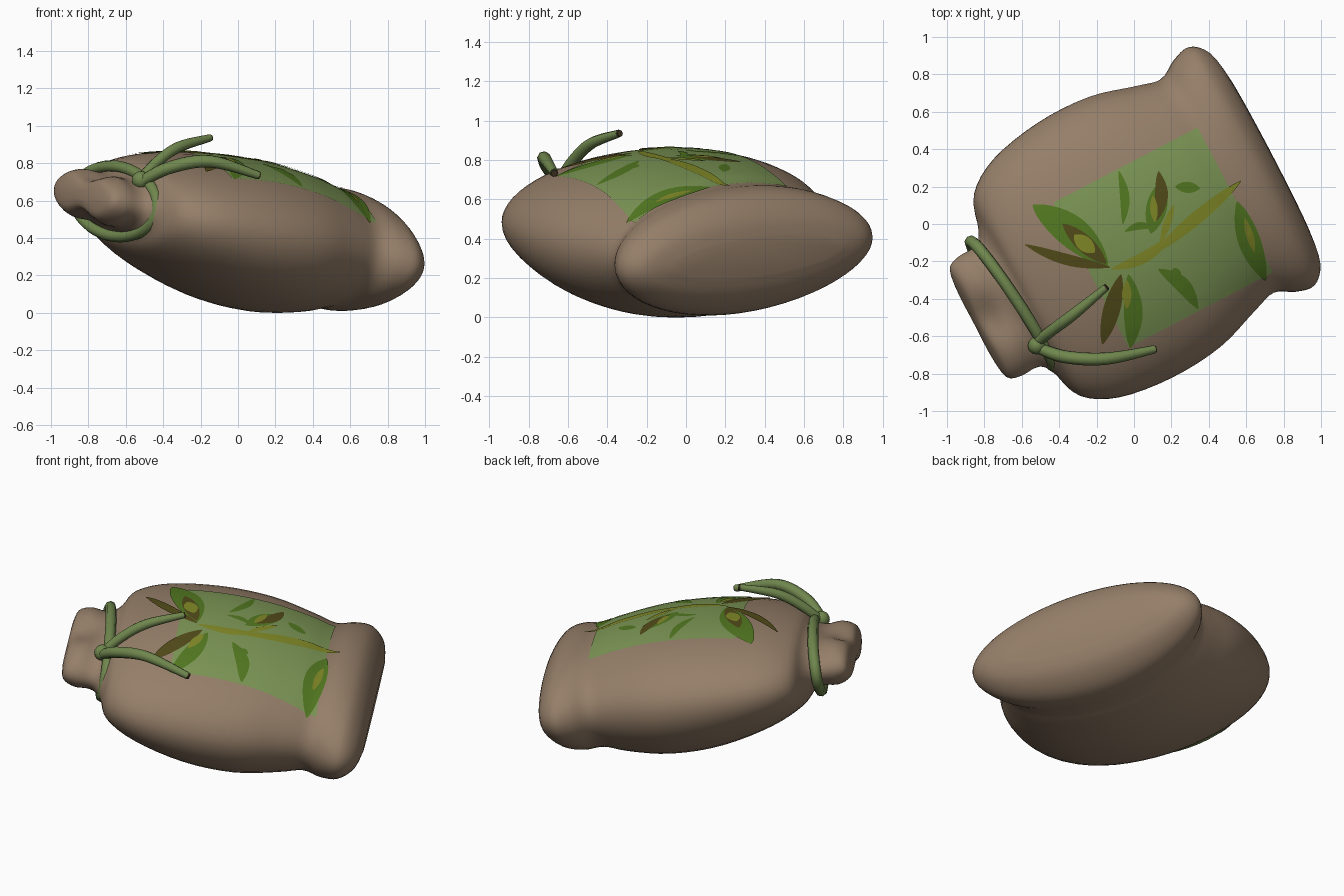
import bpy, bmesh, math
from mathutils import Vector
from mathutils.bvhtree import BVHTree

cube = bpy.data.objects.get("Cube")
if cube:
    bpy.data.objects.remove(cube)


def material(name, *rgb):
    mat = bpy.data.materials.new(name)
    mat.use_nodes = True
    mat.diffuse_color = (*rgb, 1)
    mat.node_tree.nodes["Principled BSDF"].inputs["Base Color"].default_value = (*rgb, 1)
    return mat


burlap = material("burlap_brown", .3, .21, .14)
label_green = material("label_green", .2, .3, .09)
leaf_green = material("leaf_green", .085, .19, .015)
vine_yellow = material("vine_yellow", .22, .25, .02)
bark = material("bark_brown", .085, .07, .01)
twine = material("twine_green", .16, .24, .075)
tip_brown = material("twine_tip_brown", .06, .04, .02)


def add_mesh(name, bm, mat):
    for face in bm.faces:
        face.smooth = True
    mesh = bpy.data.meshes.new(name)
    bm.to_mesh(mesh)
    mesh.materials.append(mat)
    bpy.context.collection.objects.link(bpy.data.objects.new(name, mesh))


def flat(u, v):
    """Sack length and width directions turned into the ground plane."""
    return .887 * u - .462 * v, .462 * u + .887 * v


def place(u, v, w):
    """Sack space (length, width, thickness) to world, turned and leaning."""
    x, y = flat(u + .18 * w, v - .12 * w)
    return Vector((x, y, .46 - .187 * u + .12 * v + w))


def smooth_rows(rows, steps):
    """Catmull-Rom interpolation between rows of values."""
    last = len(rows) - 1
    result = []
    for i in range(last):
        near = [rows[min(max(i + offset, 0), last)] for offset in (-1, 0, 1, 2)]
        for step in range(steps):
            t = step / steps
            result.append([
                b + .5 * t * (c - a + t * (2 * a - 5 * b + 4 * c - d + t * (3 * (b - c) + d - a)))
                for a, b, c, d in zip(*near)])
    return result + [rows[-1]]


# Sack: position along its length, half width, half thickness
profile = [
    (-1, .22, .05), (-.98, .33, .12), (-.91, .36, .16), (-.83, .36, .15),
    (-.78, .38, .16), (-.74, .45, .18), (-.68, .61, .235), (-.5, .72, .3),
    (-.2, .77, .35), (.1, .755, .36), (.35, .68, .335), (.49, .645, .305),
    (.6, .7, .31), (.7, .72, .28), (.78, .64, .19), (.81, .48, .09),
]
sides = 56
bm = bmesh.new()
loops = []
for u, width, thick in smooth_rows(profile, 4):
    shift = .04 * u - .045
    belly = 1 + .17 * max(0, 1 - 2 * u * u)
    pinch = .45 * min(max((-.78 - u) / .14, 0), 1)
    loop = []
    for k in range(sides):
        angle = math.tau * k / sides
        v, w = width * math.cos(angle), thick * math.sin(angle)
        if w < 0:
            w *= belly
        w *= 1 - pinch * math.exp(-(v / .14) ** 2)
        loop.append(bm.verts.new(place(u, v + shift, w)))
    loops.append(loop)
for a, b in zip(loops, loops[1:]):
    for k in range(sides):
        n = (k + 1) % sides
        bm.faces.new((a[k], a[n], b[n], b[k]))
bm.faces.new(loops[0])
bm.faces.new(loops[-1])
bmesh.ops.recalc_face_normals(bm, faces=bm.faces)
add_mesh("sack", bm, burlap)
surface = BVHTree.FromBMesh(bm)
bm.free()


def drape(name, grid, lift, mat):
    """Lay a grid of plan points on the top of the sack as a thin sheet."""
    bm = bmesh.new()
    rows = []
    for line in grid:
        row = []
        for x, y in line:
            hit, normal, _, _ = surface.ray_cast(Vector((x, y, 3)), Vector((0, 0, -1)))
            row.append(bm.verts.new(hit + normal * lift))
        rows.append(row)
    for a, b in zip(rows, rows[1:]):
        for i in range(len(a) - 1):
            face = bm.faces.new((a[i], a[i + 1], b[i + 1], b[i]))
            face.normal_update()
            if face.normal.z < 0:
                face.normal_flip()
    add_mesh(name, bm, mat)
    bm.free()


# Label: rectangle draped over the top
cells = 28
drape("label", [[flat(.87 * i / cells - .33, .87 * j / cells - .57)
                 for j in range(cells + 1)] for i in range(cells + 1)], .004, label_green)


def paint(name, lift, mat, strokes):
    """Pointed painted strokes: start x, y, end x, y, half width, sideways bend."""
    steps = 20
    for number, (x1, y1, x2, y2, width, bend) in enumerate(strokes, 1):
        start, along = Vector((x1, y1)), Vector((x2 - x1, y2 - y1))
        side = Vector((-along.y, along.x)).normalized()
        grid = []
        for i in range(steps + 1):
            t = i / steps
            arch = math.sin(math.pi * t)
            half = max(width * max(arch, 0) ** .7, .003)
            centre = start + along * t + side * bend * arch
            grid.append([centre + side * half * s for s in (-1, -.5, 0, .5, 1)])
        drape(f"{name}_{number}", grid, lift, mat)


# Painted leaves and buds
paint("painted_leaf", .0055, leaf_green, [
    (-.54, .1, -.14, -.22, .085, .02),
    (-.02, -.66, -.03, -.27, .05, -.02),
    (.55, .12, .7, -.3, .06, -.01),
    (-.08, .28, -.06, 0, .025, .02),
    (-.05, -.04, .11, -.02, .02, .02),
    (.13, -.24, .34, -.45, .04, .03),
    (.22, .2, .35, .19, .03, 0),
    (.15, .23, .09, -.05, .055, 0),
    (.19, -.26, .25, -.26, .025, 0),
])
# Painted twigs
paint("painted_twig", .007, bark, [
    (-.58, -.11, -.13, -.23, .03, -.02),
    (-.38, 0, -.15, -.21, .045, 0),
    (-.17, -.64, -.07, -.27, .045, 0),
    (.13, .28, .12, .02, .035, .02),
])
# Painted vine and leaf hearts
paint("painted_vine", .0085, vine_yellow, [
    (-.12, -.24, .2, -.06, .03, -.03),
    (.1, -.16, .57, .23, .035, 0),
    (.14, -.1, .21, .1, .02, 0),
    (-.32, -.06, -.21, -.15, .04, 0),
    (-.04, -.45, -.04, -.3, .025, 0),
    (.59, .03, .64, -.15, .02, 0),
    (.1, .15, .11, .01, .02, 0),
])


def cord(name, points, radii, mat, closed=False):
    """Round cord along points."""
    curve = bpy.data.curves.new(name, "CURVE")
    curve.dimensions = "3D"
    curve.bevel_depth = 1
    curve.bevel_resolution = 2
    curve.use_fill_caps = True
    curve.materials.append(mat)
    spline = curve.splines.new("POLY")
    spline.points.add(len(points) - 1)
    for point, position, radius in zip(spline.points, points, radii):
        point.co = (*position, 1)
        point.radius = radius
    spline.use_cyclic_u = closed
    spline.use_smooth = True
    bpy.context.collection.objects.link(bpy.data.objects.new(name, curve))


# Tie around the neck
turns = [math.tau * k / 40 for k in range(40)]
tie = [place(-.775 - .04 * math.cos(a), .395 * math.cos(a) - .075, .18 * math.sin(a)) for a in turns]
cord("neck_tie", tie, [.032] * len(tie), twine, True)

# Knot
bm = bmesh.new()
bmesh.ops.create_uvsphere(bm, u_segments=12, v_segments=8, radius=.048)
bmesh.ops.translate(bm, verts=bm.verts, vec=(-.52, -.65, .71))
add_mesh("knot", bm, twine)
bm.free()

# Loose strands with cut tips: x, y, z, radius
strands = {
    "back": [(-.53, -.64, .7, .028), (-.44, -.57, .8, .03), (-.32, -.48, .885, .03), (-.15, -.34, .935, .02)],
    "front": [(-.52, -.66, .7, .03), (-.37, -.71, .775, .034), (-.15, -.72, .81, .033), (.11, -.67, .735, .022)],
}
for name, rows in strands.items():
    path = smooth_rows(rows, 6)
    points = [Vector(row[:3]) for row in path]
    cord(f"{name}_strand", points, [row[3] for row in path], twine)
    step = (points[-1] - points[-2]).normalized() * .008
    cord(f"{name}_strand_tip", [points[-1] - step, points[-1] + step], [.018] * 2, tip_brown)
